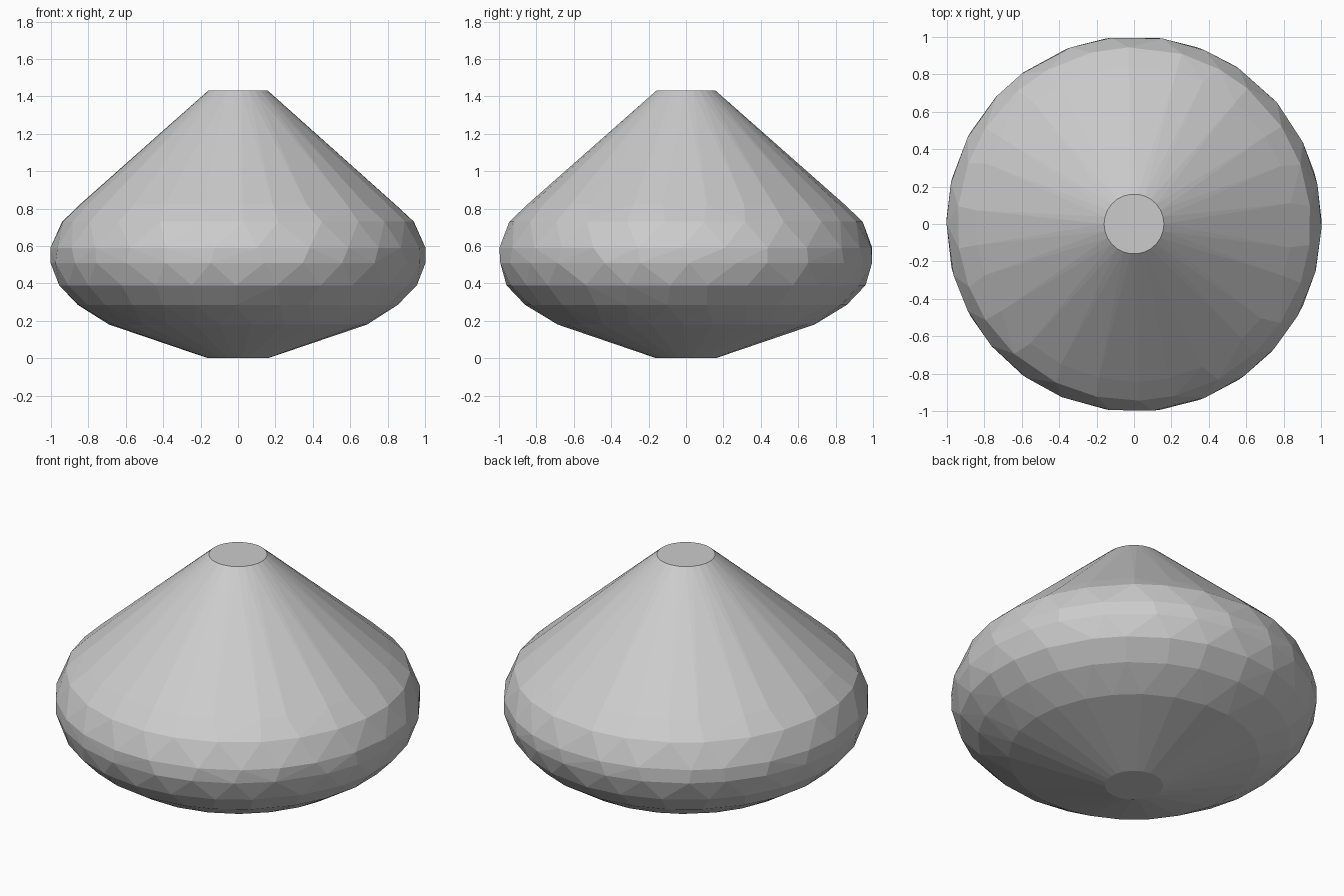
import bpy, bmesh, random
from math import sin, cos, pi, radians

if "Cube" in bpy.data.objects:
    bpy.data.objects.remove(bpy.data.objects["Cube"])

random.seed(4)
SIDES = 26

# Profile of the body: (radius, height) from bottom rim to top rim
PROFILE = [(0.16, 0.0), (0.69, 0.18), (0.86, 0.285), (0.96, 0.39),
           (1.003, 0.51), (1.003, 0.59), (0.945, 0.73), (0.845, 0.825), (0.16, 1.43)]

bm = bmesh.new()

# Rings of points, staggered and slightly uneven so the belly gets chiselled facets
for level, (r, z) in enumerate(PROFILE):
    cap = level in (0, len(PROFILE) - 1)
    shift = 0.5 * (level // 2 % 2)
    for i in range(SIDES):
        wobble = 0 if cap else random.uniform(-0.15, 0.15)
        a = 2 * pi * (i + shift + wobble) / SIDES
        bm.verts.new((r * cos(a), r * sin(a), z))

# Skin the rings with a convex hull and merge flat areas such as the end caps
bmesh.ops.convex_hull(bm, input=bm.verts[:])
loose = [v for v in bm.verts if not v.link_faces]
bmesh.ops.delete(bm, geom=loose, context='VERTS')
bmesh.ops.dissolve_limit(bm, angle_limit=radians(1.5), verts=bm.verts[:], edges=bm.edges[:])
bmesh.ops.recalc_face_normals(bm, faces=bm.faces[:])

mesh = bpy.data.meshes.new("faceted_body")
bm.to_mesh(mesh)
bm.free()
body = bpy.data.objects.new("faceted_body", mesh)
bpy.context.collection.objects.link(body)
